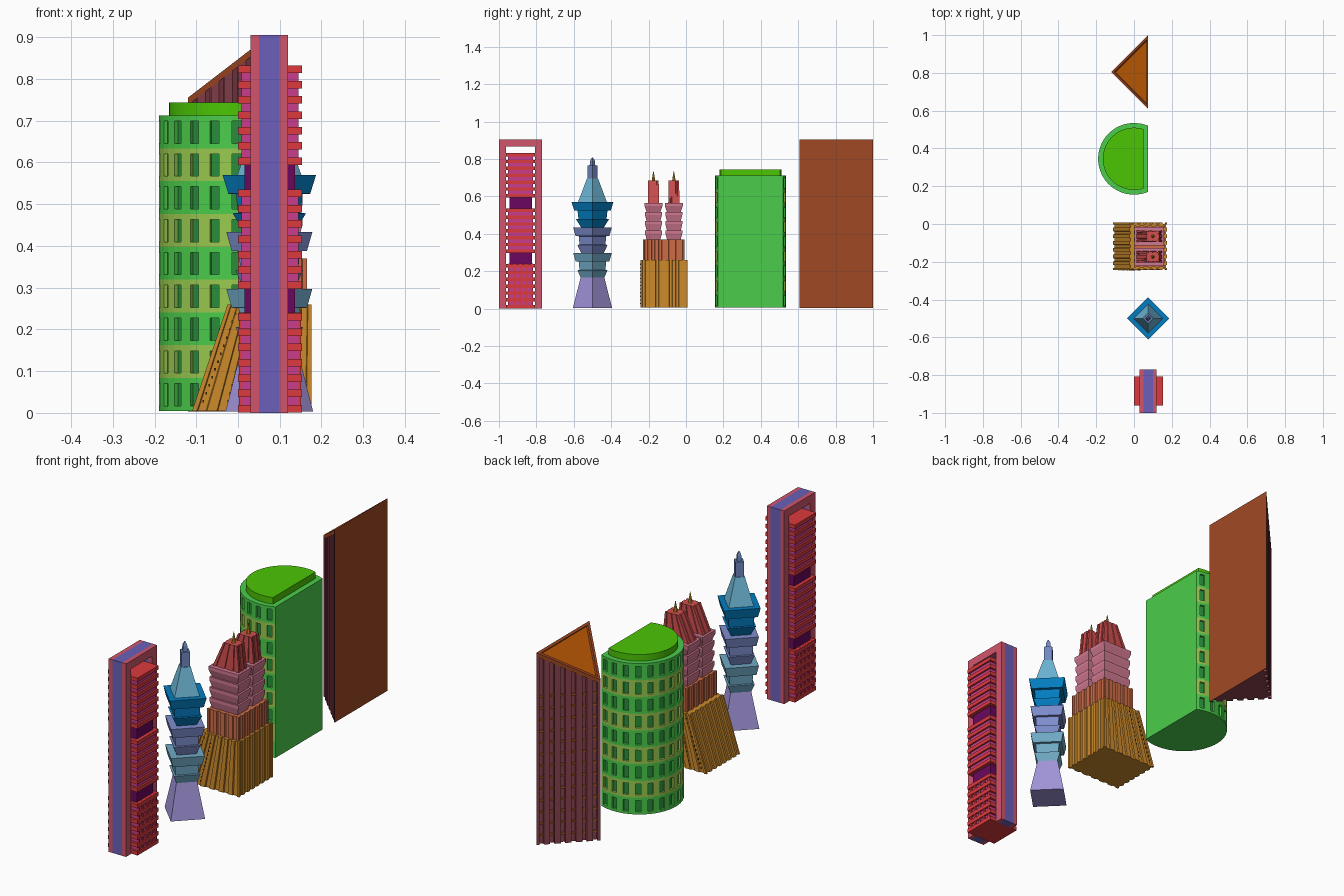
import bpy, bmesh, math

if "Cube" in bpy.data.objects:
    bpy.data.objects.remove(bpy.data.objects["Cube"])

def mat(name, h):
    m = bpy.data.materials.new(name)
    m.diffuse_color = [(int(h[i:i+2], 16) / 255) ** 2.2 for i in (0, 2, 4)] + [1]
    m.use_nodes = True
    m.node_tree.nodes["Principled BSDF"].inputs["Base Color"].default_value = m.diffuse_color
    return m

def finish(bm, name, *mats):
    me = bpy.data.meshes.new(name)
    bm.to_mesh(me)
    bm.free()
    for m in mats:
        me.materials.append(m)
    ob = bpy.data.objects.new(name, me)
    bpy.context.collection.objects.link(ob)
    return ob

def loft(bm, rings):
    """Join equal-length rings into a closed solid; returns side faces by row and the top."""
    vs = [[bm.verts.new(p) for p in r] for r in rings]
    n = len(vs[0])
    rows = [[bm.faces.new((a[j], a[(j + 1) % n], b[(j + 1) % n], b[j])) for j in range(n)]
            for a, b in zip(vs, vs[1:])]
    bm.faces.new(vs[0][::-1])
    top = bm.faces.new(vs[-1])
    bm.normal_update()
    return rows, top

def rect(x0, x1, y0, y1):
    return [(x0, y0), (x1, y0), (x1, y1), (x0, y1)]

def at(plan, z):
    return [(x, y, z(x) if callable(z) else z) for x, y in plan]

def boxes(name, m, items):
    bm = bmesh.new()
    for x0, x1, y0, y1, z0, z1 in items:
        p = rect(x0, x1, y0, y1)
        loft(bm, [at(p, z0), at(p, z1)])
    return finish(bm, name, m)

def solid(name, m, rings):
    bm = bmesh.new()
    loft(bm, rings)
    return finish(bm, name, m)

def notched(poly, counts, depth, duty):
    """Cut vertical grooves into the edges of a counter-clockwise plan."""
    out = []
    for i, (ax, ay) in enumerate(poly):
        bx, by = poly[(i + 1) % len(poly)]
        L = math.hypot(bx - ax, by - ay)
        ux, uy = (bx - ax) / L, (by - ay) / L
        out.append((ax, ay))
        for k in range(counts[i]):
            c, w = L * (k + .5) / counts[i], L / counts[i] * duty / 2
            for s, d in ((c - w, 0), (c - w * .8, depth), (c + w * .8, depth), (c + w, 0)):
                out.append((ax + ux * s - uy * d, ay + uy * s + ux * d))
    return out

# --- framed slab tower ---
pink, blue = mat("frame_pink", "D0566C"), mat("stripe_blue", "6A60B8")
red, magenta, plum = mat("slab_red", "DC3C40"), mat("core_magenta", "C8408C"), mat("plum", "6A1060")
def portal(x0, x1):
    return [(x0, x1, -1, -.962, 0, .905), (x0, x1, -.807, -.77, 0, .905),
            (x0, x1, -.962, -.807, .867, .905)]
boxes("frame_bands", pink, portal(.03, .05) + portal(.10, .12))
boxes("frame_stripe", blue, portal(.05, .10))
slabs, cores = [], []
for base in (.01, .306, .603):
    slabs += [(0, .153, -.962, -.807, base + k * .0367 - .009, base + k * .0367 + .009) for k in range(7)]
    cores.append((.008, .145, -.952, -.817, base - .005, base + .225))
boxes("floor_slabs", red, slabs)
boxes("slab_core", magenta, cores)
boxes("recess_floors", plum, [(.016, .137, -.945, -.824, z, z + .07) for z in (.235, .532)])
boxes("lower_fins", red, [(.002, .151, y, y + .01, .002, .24)
                          for y in (-.95, -.921, -.89, -.859, -.829)])

# --- tiered diamond tower ---
def diamond(r, z, cx=.075, cy=-.5):
    return [(cx + r, cy, z), (cx, cy + r, z), (cx - r, cy, z), (cx, cy - r, z)]
def tiers(name, m, prof):
    return solid(name, m, [diamond(r, z) for r, z in prof])
tiers("tiered_base", mat("lilac", "A092D8"), [(.105, .003), (.06, .18)])
for name, col, z in (("lower_tiers", "6FA8C4", .297), ("middle_tiers", "7C8CCC", .433), ("upper_tiers", "0A7CC0", .57)):
    s = 1.0 if z > .5 else .92
    tiers(name, mat(name, col), [(.06, z - .137), (.088 * s, z - .092), (.075 * s, z - .091),
                                 (.08 * s, z - .046), (.098 * s, z - .045), (.112 * s, z)])
sky = mat("sky", "6CB4D4")
tiers("tapered_roof", sky, [(.077, .57), (.03, .695)])
tiers("spire", mat("spire_blue", "7088C0"),
      [(.026, .69), (.026, .765), (.015, .765), (.013, .79), (.003, .808)])

# --- twin-peak tower on a sloped podium ---
ochre, coral = mat("ochre", "CC8A30"), mat("coral", "CC6C48")
rose, brick, gold = mat("rose", "D07890"), mat("brick", "D05050"), mat("gold", "D8A020")
flutes = (6, 7, 6, 7)
bottom = notched(rect(-.11, .176, -.243, .007), flutes, .006, .5)
upper = notched(rect(-.025, .176, -.243, .007), flutes, .006, .5)
solid("sloped_podium", ochre, [at(bottom, .005), at(upper, .26)])
mid = notched(rect(0, .165, -.231, -.008), (4, 6, 4, 6), .005, .5)
solid("podium_upper_block", coral, [at(mid, .26), at(mid, .37)])
dots = []
for k in range(12):
    for x0, x1 in ((-.085, -.008), (-.025, .03)):
        x, z = x0 + (x1 - x0) * k / 11, .025 + k * .019
        dots += [(x, x + .004, y, y + .004, z, z + .006) for y in (-.245, .005)]
boxes("podium_window_slits", mat("slit", "6A4010"), dots)
for side, cy in (("front", -.174), ("rear", -.065)):
    rings = []
    for k in range(4):
        z = .37 + k * .0487
        e = .003 if k == 3 else 0
        for hx, hy, zz in ((.066, .037, z), (.075 + e, .045 + e, z + .033), (.075 + e, .045 + e, z + .0487)):
            rings.append(at(rect(.08 - hx, .08 + hx, cy - hy, cy + hy), zz))
    solid(side + "_flared_tower", rose, rings)
    low = notched(rect(.012, .147, cy - .03, cy + .03), (3, 2, 3, 2), .004, .3)
    high = notched(rect(.065, .135, cy - .028, cy + .028), (3, 2, 3, 2), .004, .3)
    solid(side + "_peak", brick, [at(low, .565), at(high, .685)])
    bm = bmesh.new()
    loft(bm, [[(.1 + r * math.cos(a * math.pi / 4), cy + r * math.sin(a * math.pi / 4), z)
               for a in range(8)] for r, z in ((.009, .685), (.007, .70), (.001, .735))])
    finish(bm, side + "_needle", gold)

# --- rounded tower with recessed windows ---
green, lime = mat("green", "4CCC4C"), mat("olive_green", "98C850")
glass, cap = mat("window_green", "2C8C3C"), mat("cap_green", "4CC40C")
def arc(r, xcut, angles=None, n=40):
    a0 = math.acos(xcut / r)
    span = 2 * math.pi - 2 * a0
    ts = angles or [i / n for i in range(n + 1)]
    return [(r * math.cos(a0 + span * t), .345 + r * math.sin(a0 + span * t)) for t in ts]
COLS, ROWS, RH = 14, 9, .0786
ts = [0] + [(c + f) / COLS for c in range(COLS) for f in (.29, .71)] + [1]
plan = arc(.19, .075, ts)
zs = [.005] + [.005 + (r + f) * RH for r in range(ROWS) for f in (.15, .83, 1)]
bm = bmesh.new()
rows, top = loft(bm, [at(plan, z) for z in zs])
windows = []
for i, row in enumerate(rows):
    for j, f in enumerate(row[:-1]):
        f.material_index = (i // 3) % 2
        if i % 3 == 1 and j % 2 == 1:
            windows.append(f)
bmesh.ops.inset_individual(bm, faces=windows, thickness=0, depth=-.01)
for f in windows:
    f.material_index = 2
finish(bm, "rounded_tower", green, lime, glass)
solid("rounded_roof_cap", cap, [at(arc(.165, .05), z) for z in (.71, .743)])

# --- triangular tower with sloped roof ---
rust, maroon = mat("rust", "A04A28"), mat("maroon", "8A4450")
orange, ledge = mat("roof_orange", "C05C0C"), mat("ledge_brown", "A85C20")
def roof(drop):
    return lambda x: .755 + (x + .12) * .15 / .195 - drop
tri = [(.075, .608), (.075, 1.0), (-.12, .804)]
grooved = notched(tri, (0, 6, 6), .014, .42)
bm = bmesh.new()
rows, top = loft(bm, [at(grooved, .003), at(grooved, roof(.018))])
rows[0][0].material_index = 1
finish(bm, "triangular_tower", maroon, rust)
bm = bmesh.new()
rows, top = loft(bm, [at(tri, roof(.018)), at(tri, roof(0))])
bmesh.ops.inset_region(bm, faces=[top], thickness=.012, use_even_offset=True)
bm.verts.ensure_lookup_table()
bmesh.ops.inset_individual(bm, faces=[top], thickness=0, depth=-.012)
top.material_index = 1
finish(bm, "roof_rim", rust, orange)
inner = [(.07, .624), (.07, .984), (-.108, .804)]
bm = bmesh.new()
for k in range(13):
    z = .04 + k * .054
    loft(bm, [at(inner, z), at(inner, z + .008)])
finish(bm, "groove_ledges", ledge)
